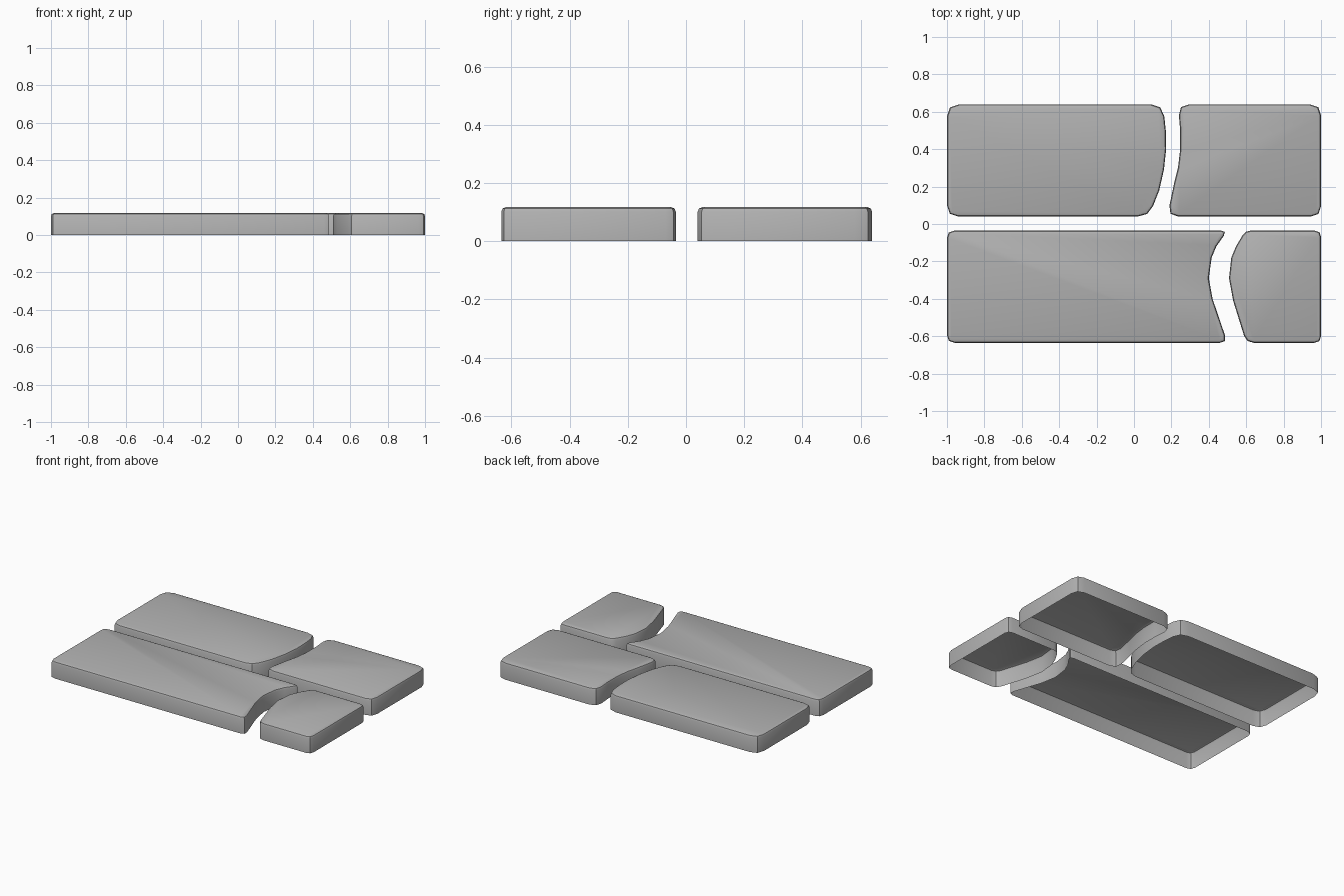
import bpy
import bmesh
from mathutils import Vector

HEIGHT = 0.117
BEVEL = 0.016

cube = bpy.data.objects.get("Cube")
if cube:
    bpy.data.objects.remove(cube, do_unlink=True)

# One plain stone colour for every slab
stone = bpy.data.materials.new("grey stone")
stone.use_nodes = True
grey = (0.45, 0.45, 0.45, 1.0)
stone.diffuse_color = grey
stone.node_tree.nodes["Principled BSDF"].inputs["Base Color"].default_value = grey


def rounded_outline(corners):
    """Replace each (x, y, cut) corner by a three point rounding."""
    points = []
    for i, (x, y, cut) in enumerate(corners):
        here = Vector((x, y))
        if not cut:
            points.append(here)
            continue
        before = Vector(corners[i - 1][:2])
        after = Vector(corners[(i + 1) % len(corners)][:2])
        start = here + (before - here).normalized() * cut
        end = here + (after - here).normalized() * cut
        middle = here * 0.5 + (start + end) * 0.25
        points += [start, middle, end]
    return points


def make_slab(name, corners):
    """Hollow slab: softened top, upright sides, open underside."""
    bm = bmesh.new()
    base = [bm.verts.new((p.x, p.y, 0)) for p in rounded_outline(corners)]
    top = [bm.verts.new((v.co.x, v.co.y, HEIGHT)) for v in base]
    cap = bm.faces.new(top)
    for i in range(len(base)):
        j = (i + 1) % len(base)
        bm.faces.new((base[i], base[j], top[j], top[i]))
    bmesh.ops.recalc_face_normals(bm, faces=bm.faces)
    if cap.normal.z < 0:
        bmesh.ops.reverse_faces(bm, faces=bm.faces)
    bmesh.ops.bevel(bm, geom=list(cap.edges), offset=BEVEL,
                    offset_type='OFFSET', segments=2, profile=0.5,
                    affect='EDGES', clamp_overlap=True)
    mesh = bpy.data.meshes.new(name)
    bm.to_mesh(mesh)
    bm.free()
    mesh.materials.append(stone)
    slab = bpy.data.objects.new(name, mesh)
    bpy.context.collection.objects.link(slab)
    bpy.ops.object.select_all(action='DESELECT')
    slab.select_set(True)
    bpy.context.view_layer.objects.active = slab
    bpy.ops.object.shade_smooth_by_angle(angle=0.6)


# Back row: bulging slab beside a slab with a hollowed edge
make_slab("back_right_slab", [
    (-1, 0.04, 0.06), (0.08, 0.04, 0.06), (0.135, 0.18, 0), (0.16, 0.29, 0),
    (0.172, 0.4, 0), (0.17, 0.5, 0), (0.155, 0.64, 0.065), (-1, 0.64, 0.065)])
make_slab("back_left_slab", [
    (1, 0.04, 0.055), (1, 0.64, 0.06), (0.235, 0.64, 0.06), (0.247, 0.5, 0),
    (0.247, 0.4, 0), (0.235, 0.3, 0), (0.215, 0.22, 0), (0.177, 0.04, 0.06)])

# Front row: long slab with a hollowed end beside a short bulging slab
make_slab("front_right_slab", [
    (-1, -0.635, 0.04), (0.5, -0.635, 0.04), (0.42, -0.4, 0), (0.4, -0.29, 0),
    (0.415, -0.18, 0), (0.44, -0.12, 0), (0.5, -0.035, 0.035), (-1, -0.035, 0.04)])
make_slab("front_left_slab", [
    (1, -0.635, 0.035), (1, -0.035, 0.035), (0.595, -0.035, 0.03), (0.545, -0.12, 0),
    (0.52, -0.18, 0), (0.508, -0.29, 0), (0.53, -0.41, 0), (0.6, -0.635, 0.04)])
